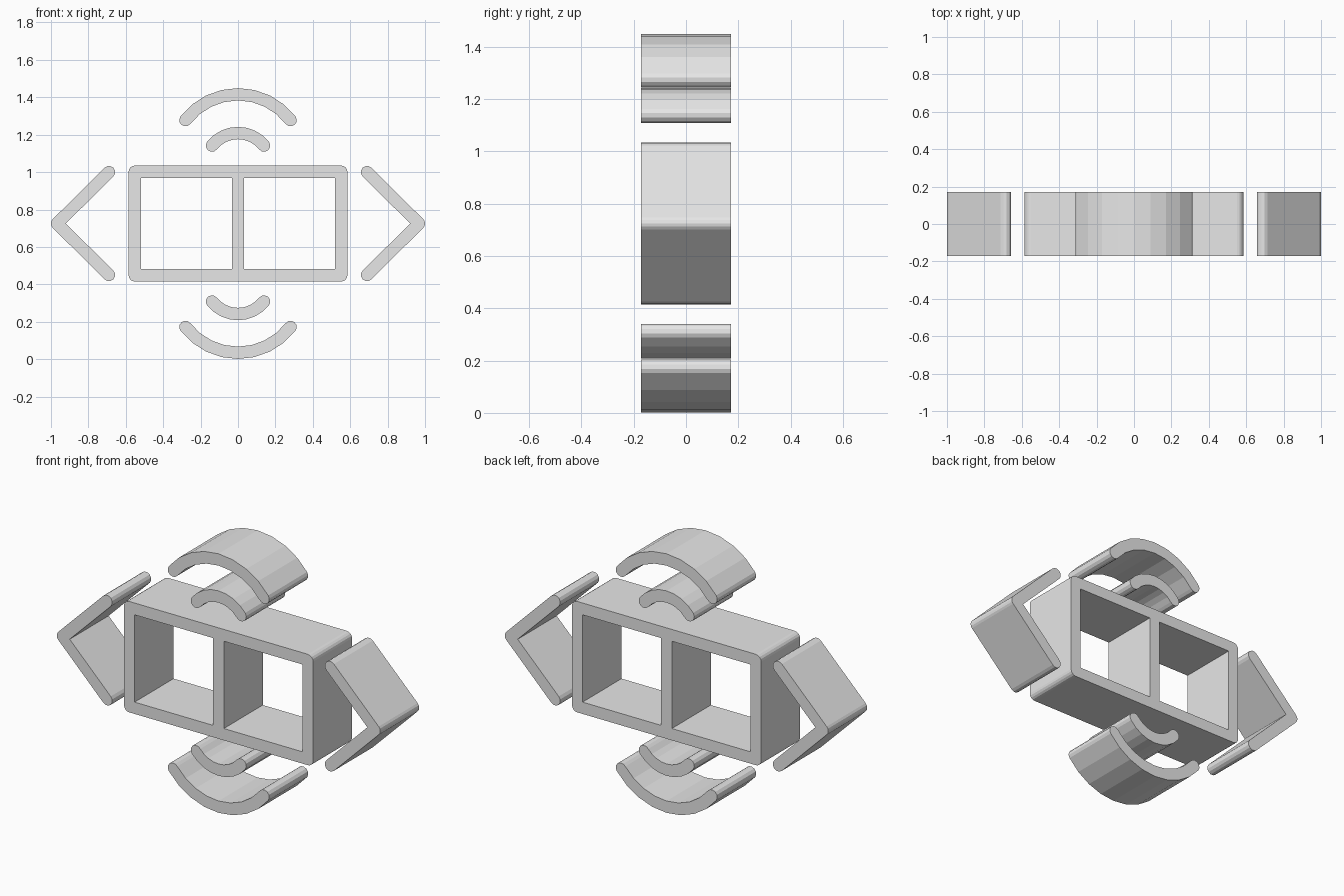
import bpy
import bmesh
from math import pi, sin, cos, asin, atan2, radians
from mathutils import Vector

cube = bpy.data.objects.get("Cube")
if cube:
    bpy.data.objects.remove(cube, do_unlink=True)

HALF_DEPTH = 0.172
MID_Z = 0.725       # height of the horizontal symmetry line
R = 0.033           # half thickness of every bar

grey = bpy.data.materials.new("light grey")
grey.use_nodes = True
grey.diffuse_color = (0.8, 0.8, 0.8, 1)
grey.node_tree.nodes["Principled BSDF"].inputs["Base Color"].default_value = (0.8, 0.8, 0.8, 1)


def extrude_outlines(name, outlines):
    """Fill closed outlines (inner ones become holes) and extrude along y."""
    curve = bpy.data.curves.new(name + " outline", 'CURVE')
    curve.dimensions = '2D'
    curve.fill_mode = 'BOTH'
    curve.extrude = HALF_DEPTH
    for pts in outlines:
        spline = curve.splines.new('POLY')
        spline.points.add(len(pts) - 1)
        for p, (x, z) in zip(spline.points, pts):
            p.co = (x, z, 0, 1)
        spline.use_cyclic_u = True
    temp = bpy.data.objects.new(name + " temp", curve)
    bpy.context.collection.objects.link(temp)
    graph = bpy.context.evaluated_depsgraph_get()
    mesh = bpy.data.meshes.new_from_object(temp.evaluated_get(graph))
    bpy.data.objects.remove(temp, do_unlink=True)

    # Stand the profile upright, weld it and make it flat shaded
    bm = bmesh.new()
    bm.from_mesh(mesh)
    for v in bm.verts:
        x, y, z = v.co
        v.co = (x, -z, y)
    bmesh.ops.remove_doubles(bm, verts=bm.verts, dist=0.0001)
    bmesh.ops.recalc_face_normals(bm, faces=bm.faces)
    for f in bm.faces:
        f.smooth = False
        f.material_index = 0
    bm.to_mesh(mesh)
    bm.free()
    mesh.materials.clear()
    mesh.materials.append(grey)
    mesh.name = name
    obj = bpy.data.objects.new(name, mesh)
    bpy.context.collection.objects.link(obj)
    return obj


def fan(center, radius, start, end, steps):
    return [(center[0] + radius * cos(start + (end - start) * i / steps),
             center[1] + radius * sin(start + (end - start) * i / steps))
            for i in range(steps + 1)]


def arc_outline(half_width, apex, end_z, steps=8):
    """Thick round-ended arc, bulging upward."""
    sag = apex - end_z
    rad = (half_width ** 2 + sag ** 2) / (2 * sag)
    center = (0, apex - rad)
    half = asin(half_width / rad)
    a0, a1 = pi / 2 - half, pi / 2 + half
    left, right = (-half_width, end_z), (half_width, end_z)
    return (fan(center, rad + R, a0, a1, steps)
            + fan(left, R, a1, a1 + pi, 6)[1:-1]
            + fan(center, rad - R, a1, a0, steps)
            + fan(right, R, a0 + pi, a0 + 2 * pi, 6)[1:-1])


def chevron_outline(tip_x, end_x, rise):
    """Thick round-ended arrow pointing to +x."""
    tip, top, low = (tip_x, MID_Z), (end_x, MID_Z + rise), (end_x, MID_Z - rise)
    lean = atan2(tip_x - end_x, rise)     # direction of the upper outer normal
    n = pi / 2 - lean
    inner = (tip_x - R / cos(n), MID_Z)
    return (fan(tip, R, -n, n, 4) + fan(top, R, n, n + pi, 6)
            + [inner] + fan(low, R, pi - n, 2 * pi - n, 6))


def flip(pts, x=False, z=False):
    return [(-px if x else px, 2 * MID_Z - pz if z else pz) for px, pz in pts]


# Central frame with two windows
W, H, WALL, CORNER = 0.585, 0.31, 0.066, 0.033
border = []
for i, (sx, sz) in enumerate([(1, 1), (-1, 1), (-1, -1), (1, -1)]):
    c = (sx * (W - CORNER), MID_Z + sz * (H - CORNER))
    border += fan(c, CORNER, i * pi / 2, (i + 1) * pi / 2, 4)
window = [(x, MID_Z + s * (H - WALL)) for x, s in
          [(R, -1), (W - WALL, -1), (W - WALL, 1), (R, 1)]]
extrude_outlines("divided_frame", [border, window, flip(window, x=True)])

# Side arrows
arrow = chevron_outline(0.967, 0.69, 0.275)
extrude_outlines("left_arrow", [arrow])
extrude_outlines("right_arrow", [flip(arrow, x=True)])

# Curved bars above and below the frame
for label, shape in (("outer", arc_outline(0.281, 1.416, 1.278)),
                     ("inner", arc_outline(0.139, 1.209, 1.142))):
    extrude_outlines("upper_" + label + "_arc", [shape])
    extrude_outlines("lower_" + label + "_arc", [flip(shape, z=True)])
